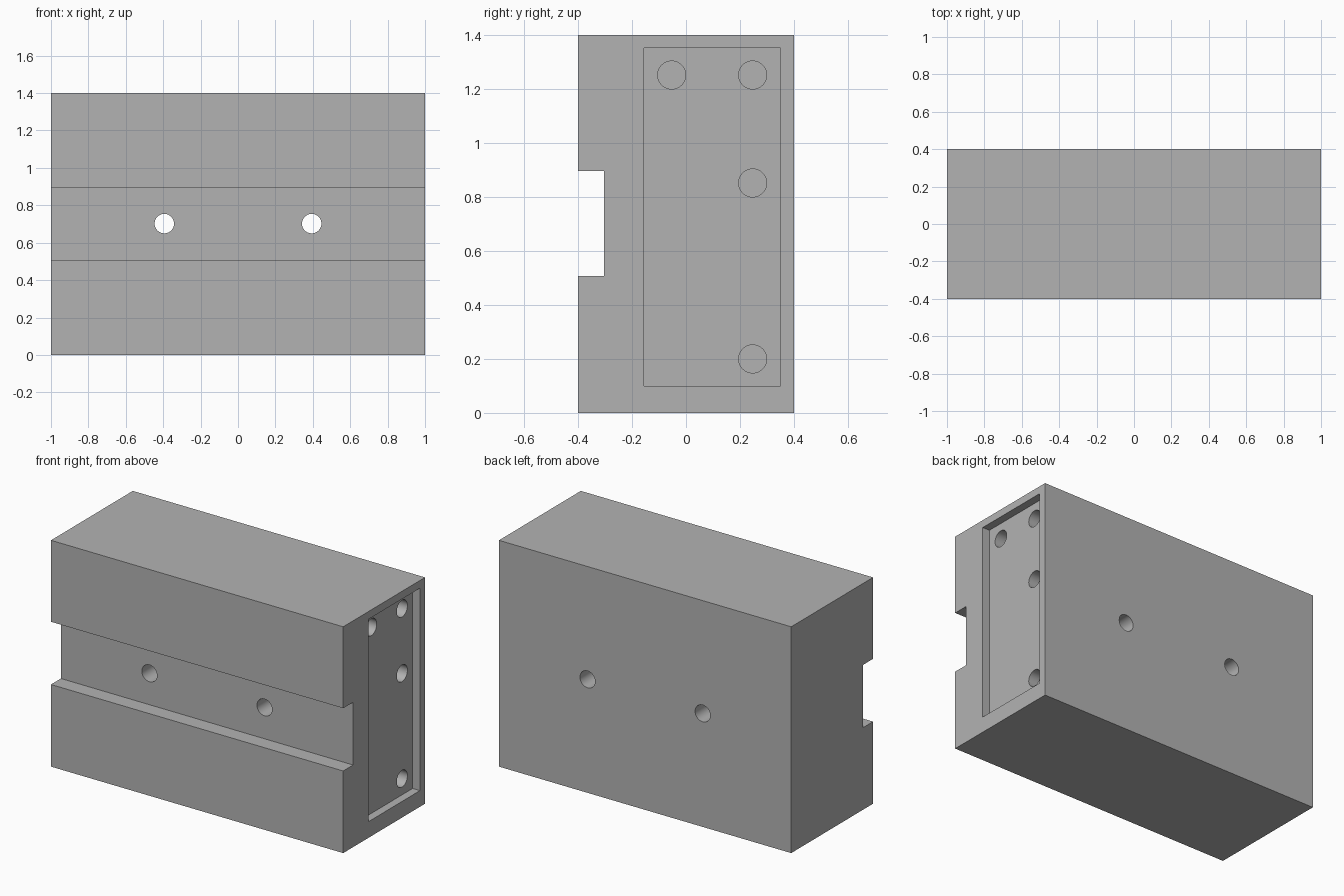
import bpy
import bmesh
from math import radians
from mathutils import Matrix, Vector

if "Cube" in bpy.data.objects:
    bpy.data.objects.remove(bpy.data.objects["Cube"])

grey = bpy.data.materials.new("plain grey")
grey.use_nodes = True
grey.diffuse_color = (0.45, 0.45, 0.45, 1)
grey.node_tree.nodes["Principled BSDF"].inputs["Base Color"].default_value = grey.diffuse_color

WIDTH, DEPTH, HEIGHT = 2.0, 0.8, 1.4
FACE = WIDTH / 2
POCKET = 0.05
HOLE_R = 0.052
BORE = 0.4


def make_object(name, bm):
    bmesh.ops.recalc_face_normals(bm, faces=bm.faces)
    mesh = bpy.data.meshes.new(name)
    bm.to_mesh(mesh)
    bm.free()
    mesh.materials.append(grey)
    obj = bpy.data.objects.new(name, mesh)
    bpy.context.collection.objects.link(obj)
    return obj


def box(name, low, high):
    low, high = Vector(low), Vector(high)
    bm = bmesh.new()
    bmesh.ops.create_cube(bm, size=1, matrix=Matrix.Translation((low + high) / 2)
                          @ Matrix.Diagonal((*(high - low), 1)))
    return make_object(name, bm)


def drill(name, centre, axis, length):
    turn = Vector((0, 0, 1)).rotation_difference(Vector(axis)).to_matrix().to_4x4()
    bm = bmesh.new()
    bmesh.ops.create_cone(bm, cap_ends=True, segments=48, radius1=HOLE_R, radius2=HOLE_R,
                          depth=length, matrix=Matrix.Translation(centre) @ turn)
    return make_object(name, bm)


# Block with the slot across its front, extruded from its side profile
profile = [(-0.4, 0), (0.4, 0), (0.4, HEIGHT), (-0.4, HEIGHT),
           (-0.4, 0.896), (-0.303, 0.896), (-0.303, 0.508), (-0.4, 0.508)]
bm = bmesh.new()
side = bm.faces.new([bm.verts.new((-FACE, y, z)) for y, z in profile])
extruded = bmesh.ops.extrude_face_region(bm, geom=[side], use_keep_orig=True)["geom"]
bmesh.ops.translate(bm, vec=(WIDTH, 0, 0),
                    verts=[v for v in extruded if isinstance(v, bmesh.types.BMVert)])
block = make_object("slotted_block", bm)

# Shallow pocket in the left side
cutters = [box("pocket_cutter", (FACE - POCKET, -0.155, 0.1), (FACE + 0.1, 0.35, 1.352))]

# Blind holes in the pocket floor
for y, z in [(-0.053, 1.252), (0.247, 1.252), (0.247, 0.852), (0.247, 0.2)]:
    centre = (FACE - POCKET - BORE / 2 + 0.01, y, z)
    cutters.append(drill("side_hole_cutter", centre, (1, 0, 0), BORE + 0.02))

# Through holes from the slot to the back
for sign in (-1, 1):
    cutters.append(drill("through_hole_cutter", (sign * 0.394, 0, 0.702), (0, 1, 0), DEPTH + 0.2))

for cutter in cutters:
    cutter.hide_render = True
    cut = block.modifiers.new(cutter.name, "BOOLEAN")
    cut.operation = "DIFFERENCE"
    cut.solver = "EXACT"
    cut.object = cutter

# Apply the cuts and clear the cutters away
bpy.context.view_layer.update()
graph = bpy.context.evaluated_depsgraph_get()
mesh = bpy.data.meshes.new_from_object(block.evaluated_get(graph))
block.modifiers.clear()
block.data = mesh
for cutter in cutters:
    bpy.data.objects.remove(cutter)

# Smooth hole walls, sharp edges elsewhere
mesh.shade_smooth()
mesh.set_sharp_from_angle(angle=radians(30))
